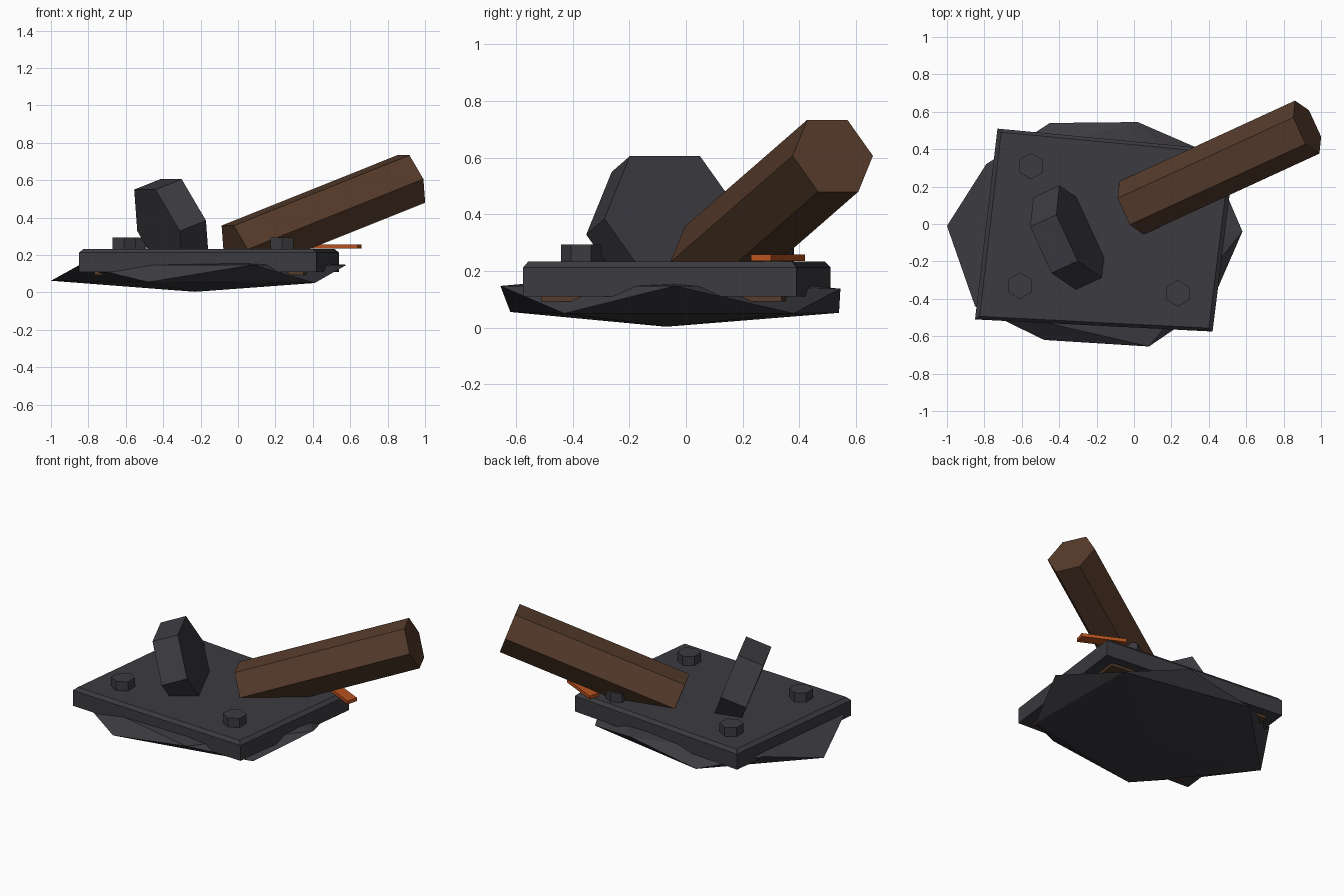
import bpy, bmesh
from math import sin, cos, radians
from mathutils import Matrix, Vector

cube = bpy.data.objects.get("Cube")
if cube:
    bpy.data.objects.remove(cube, do_unlink=True)


def material(name, colour):
    mat = bpy.data.materials.new(name)
    mat.use_nodes = True
    mat.diffuse_color = (*colour, 1)
    bsdf = next(n for n in mat.node_tree.nodes if n.type == 'BSDF_PRINCIPLED')
    bsdf.inputs["Base Color"].default_value = (*colour, 1)
    return mat


METAL = material("dark_iron", (0.045, 0.043, 0.051))
WOOD = material("brown_wood", (0.092, 0.044, 0.024))
RUST = material("orange_rust", (0.48, 0.085, 0.014))


def finish(name, bm, mat):
    bmesh.ops.recalc_face_normals(bm, faces=bm.faces[:])
    mesh = bpy.data.meshes.new(name)
    bm.to_mesh(mesh)
    bm.free()
    mesh.materials.append(mat)
    obj = bpy.data.objects.new(name, mesh)
    bpy.context.collection.objects.link(obj)
    return obj


def loft(name, rings, mat):
    """Skin equal-length rings, closing both ends (a one-point ring is a tip)."""
    bm = bmesh.new()
    loops = [[bm.verts.new(p) for p in ring] for ring in rings]
    for a, b in zip(loops, loops[1:]):
        n = max(len(a), len(b))
        for i in range(n):
            j = (i + 1) % n
            if len(a) == 1:
                bm.faces.new((a[0], b[i], b[j]))
            elif len(b) == 1:
                bm.faces.new((a[i], a[j], b[0]))
            else:
                bm.faces.new((a[i], a[j], b[j], b[i]))
    for end in (loops[0], loops[-1]):
        if len(end) > 2:
            bm.faces.new(end)
    return finish(name, bm, mat)


def hex_prism(name, start, direction, length, radius, mat):
    """Six-sided prism with two of its sides level."""
    d = Vector(direction).normalized()
    side = Vector((-d.y, d.x, 0))
    side = side.normalized() if side.length > 0.01 else Vector((0, 1, 0))
    frame = Matrix((side.cross(d), side, d)).transposed().to_4x4()
    centre = Vector(start) + d * length / 2
    bm = bmesh.new()
    bmesh.ops.create_cone(bm, cap_ends=True, segments=6, radius1=radius,
                          radius2=radius, depth=length,
                          matrix=Matrix.Translation(centre) @ frame)
    return finish(name, bm, mat)


# Skewed base plate with a chamfered top, and the wooden backing below it
corners = [(-0.85, -0.51), (0.42, -0.575), (0.54, 0.39), (-0.73, 0.51)]
middle = Vector((-0.155, -0.045))


def outline(scale, z):
    return [(*(middle + (Vector(c) - middle) * scale), z) for c in corners]


loft("base_plate", [outline(1, 0.11), outline(1, 0.212), outline(0.965, 0.233)], METAL)
loft("wooden_backing", [outline(0.88, 0.092), outline(0.88, 0.2)], WOOD)

# Flattened twenty-sided rock below: tip, low ring, high ring, tip
low = [(-1, -0.01, 0.062), (-0.48, -0.62, 0.055), (0.41, -0.43, 0.05),
       (0.40, 0.38, 0.05), (-0.45, 0.54, 0.052)]
high = [(-0.85, -0.44, 0.145), (0.08, -0.655, 0.147), (0.58, -0.04, 0.147),
        (0.02, 0.545, 0.137), (-0.79, 0.32, 0.14)]
bm = bmesh.new()
lo = [bm.verts.new(p) for p in low]
hi = [bm.verts.new(p) for p in high]
bottom = bm.verts.new((-0.23, -0.07, 0.003))
top = bm.verts.new((-0.2, -0.05, 0.2))
for i in range(5):
    j = (i + 1) % 5
    bm.faces.new((bottom, lo[j], lo[i]))
    bm.faces.new((lo[i], lo[j], hi[i]))
    bm.faces.new((hi[i], lo[j], hi[j]))
    bm.faces.new((hi[i], hi[j], top))
finish("rock", bm, METAL)

# Broken post and the wide collar, leaning the same way
az, el = radians(24.7), radians(20)
lean = (cos(az) * cos(el), sin(az) * cos(el), sin(el))
hex_prism("post", (-0.013, 0.086, 0.23), lean, 1.1, 0.156, WOOD)
hex_prism("collar", (-0.425, -0.105, 0.328), lean, 0.164, 0.272, METAL)

# Hexagonal bolts at the plate corners
for n, (x, y) in enumerate([(-0.55, 0.31), (-0.61, -0.33), (0.235, -0.37), (0.29, 0.305)]):
    hex_prism(f"bolt_{n + 1}", (x, y, 0.2), (0, 0, 1), 0.093, 0.071, METAL)

# Rusty strip sticking out past the plate edge
strip = [(0.39, 0.35), (0.64, 0.23), (0.66, 0.30), (0.41, 0.42)]
loft("rusty_strip", [[(*p, z) for p in strip] for z in (0.235, 0.257)], RUST)
